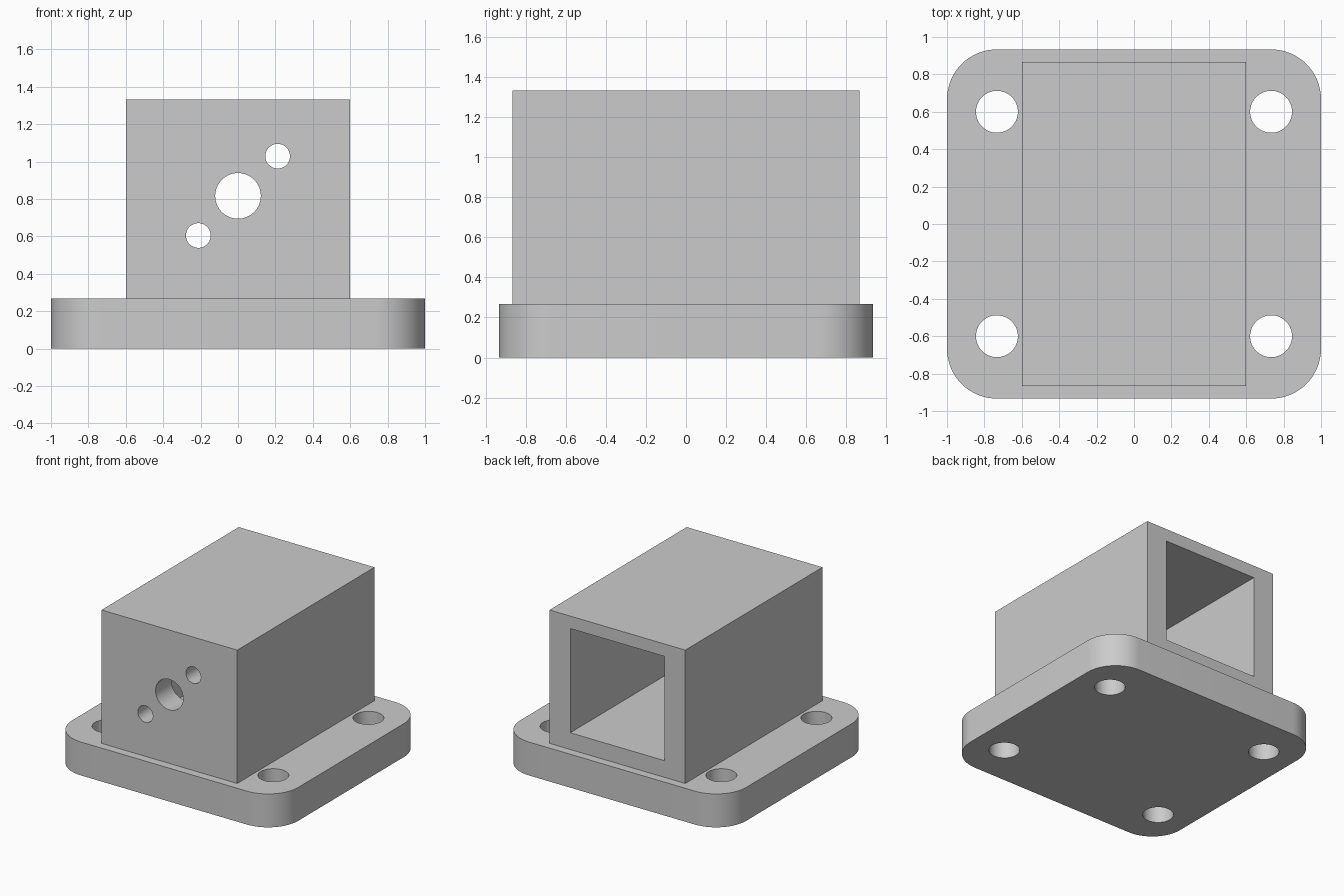
import bpy
import math

if "Cube" in bpy.data.objects:
    bpy.data.objects.remove(bpy.data.objects["Cube"], do_unlink=True)

grey = bpy.data.materials.new("light_grey")
grey.use_nodes = True
GREY = (0.6, 0.6, 0.6, 1)
grey.diffuse_color = GREY
grey.node_tree.nodes["Principled BSDF"].inputs["Base Color"].default_value = GREY


def block(name, size, centre):
    bpy.ops.mesh.primitive_cube_add(size=1, location=centre)
    ob = bpy.context.object
    ob.name = name
    ob.scale = size
    bpy.ops.object.transform_apply(location=True, rotation=False, scale=True)
    ob.data.materials.append(grey)
    return ob


def rod(radius, length, centre, rotation=(0, 0, 0)):
    bpy.ops.mesh.primitive_cylinder_add(vertices=64, radius=radius, depth=length,
                                        location=centre, rotation=rotation)
    ob = bpy.context.object
    ob.name = "hole_cutter"
    ob.data.materials.append(grey)
    return ob


def activate(ob):
    bpy.ops.object.select_all(action="DESELECT")
    ob.select_set(True)
    bpy.context.view_layer.objects.active = ob


def cut(ob, cutter):
    cutter.hide_render = True
    activate(ob)
    mod = ob.modifiers.new("cut", "BOOLEAN")
    mod.operation = "DIFFERENCE"
    mod.solver = "EXACT"
    mod.object = cutter
    bpy.ops.object.modifier_apply(modifier=mod.name)
    bpy.data.objects.remove(cutter, do_unlink=True)


def smooth(ob):
    activate(ob)
    bpy.ops.object.shade_smooth_by_angle(angle=math.radians(30))


PLATE_TOP = 0.267
TOP = 1.333
BORE_Z = 0.817

# Base plate: rounded vertical corners
plate = block("base_plate", (2, 1.867, PLATE_TOP), (0, 0, PLATE_TOP / 2))
weights = plate.data.attributes.new("bevel_weight_edge", "FLOAT", "EDGE")
for edge in plate.data.edges:
    a, b = (plate.data.vertices[i].co for i in edge.vertices)
    weights.data[edge.index].value = 1.0 if abs(a.z - b.z) > 0.1 else 0.0
bevel = plate.modifiers.new("corners", "BEVEL")
bevel.limit_method = "WEIGHT"
bevel.width = 0.267
bevel.segments = 16
activate(plate)
bpy.ops.object.modifier_apply(modifier=bevel.name)

# Four mounting holes
for sx in (-1, 1):
    for sy in (-1, 1):
        cut(plate, rod(0.112, 1, (sx * 0.733, sy * 0.6, 0.13)))
smooth(plate)

# Housing: square pocket open at the back, wall left at the front
housing = block("housing", (1.2, 1.733, TOP - PLATE_TOP),
                (0, 0, (TOP + PLATE_TOP) / 2))
FRONT, WALL = -0.867, 0.2
cut(housing, block("pocket_cutter", (0.833, 2, 0.833),
                   (0, FRONT + WALL + 1, BORE_Z)))

# Centre bore and two diagonal screw holes through the front wall
for offset, radius in ((0, 0.122), (-0.212, 0.066), (0.212, 0.066)):
    cut(housing, rod(radius, 0.6, (offset, FRONT, BORE_Z + offset),
                     (math.pi / 2, 0, 0)))
smooth(housing)
